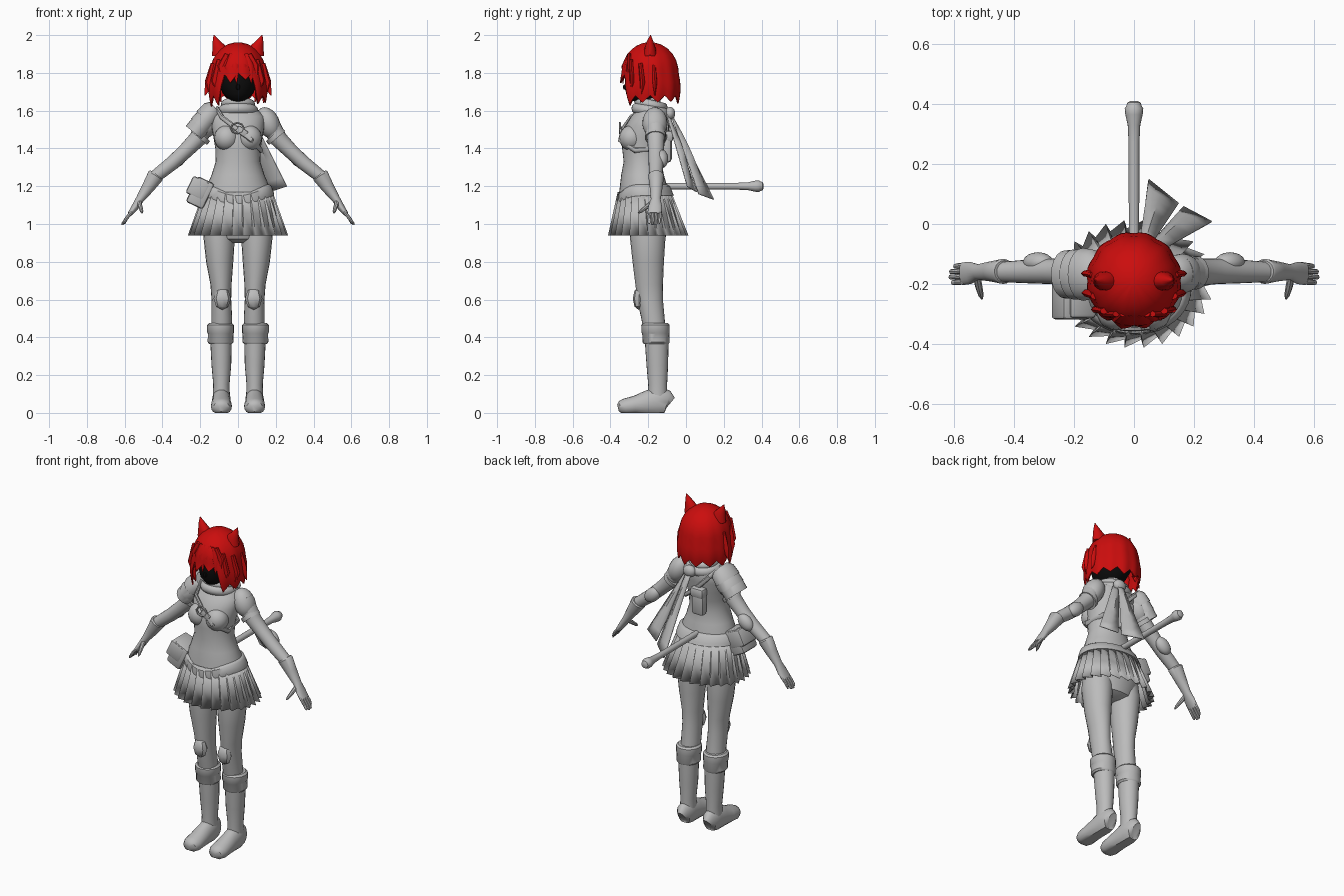
import bpy, bmesh, math, random
from mathutils import Vector, Matrix

cube = bpy.data.objects.get("Cube")
if cube:
    bpy.data.objects.remove(cube)
random.seed(4)
X, Y, Z = Vector((1, 0, 0)), Vector((0, 1, 0)), Vector((0, 0, 1))
made = []


def material(name, rgb):
    m = bpy.data.materials.new(name)
    m.use_nodes = True
    m.diffuse_color = (*rgb, 1)
    m.node_tree.nodes["Principled BSDF"].inputs["Base Color"].default_value = (*rgb, 1)
    return m


GREY = material("plain grey", (0.5, 0.5, 0.5))
RED = material("hair red", (0.6, 0.004, 0.004))
BLACK = material("face black", (0.004, 0.004, 0.004))


def finish(name, bm, mat, thick=0):
    bmesh.ops.recalc_face_normals(bm, faces=bm.faces[:])
    me = bpy.data.meshes.new(name)
    bm.to_mesh(me)
    bm.free()
    me.materials.append(mat)
    ob = bpy.data.objects.new(name, me)
    bpy.context.collection.objects.link(ob)
    if thick:
        mod = ob.modifiers.new("thickness", "SOLIDIFY")
        mod.thickness = thick
    made.append(ob)
    return ob


def skin(bm, rings, closed=True):
    """Join rows of points with quads."""
    rows = [[bm.verts.new(p) for p in r] for r in rings]
    n = len(rows[0])
    for a, b in zip(rows, rows[1:]):
        for i in range(n if closed else n - 1):
            j = (i + 1) % n
            bm.faces.new((a[i], a[j], b[j], b[i]))
    return rows


def loft(name, pts, side=X, mat=GREY, n=20, axis=None, loop=False, pair=False, dip=0):
    """Elliptical sections (x, y, z, width, depth) swept along a path."""
    if pair:
        loft("left_" + name, pts, side, mat, n, axis, loop, dip=dip)
        pts = [(-p[0], *p[1:]) for p in pts]
        return loft("right_" + name, pts, side, mat, n, axis, loop, dip=dip)
    rings, c = [], [Vector(p[:3]) for p in pts]
    k = len(c)
    for i, p in enumerate(pts):
        t = axis or ((c[(i + 1) % k] - c[i - 1]) if loop else (c[min(i + 1, k - 1)] - c[max(i - 1, 0)])).normalized()
        s = (side - t * side.dot(t)).normalized()
        u = t.cross(s)
        ring = []
        for j in range(n):
            a = math.tau * j / n
            v = c[i] + s * p[3] * math.cos(a) + u * p[4] * math.sin(a)
            v.z = max(0, v.z - dip * max(0, -math.sin(a)) ** 3)
            ring.append(v)
        rings.append(ring)
    bm = bmesh.new()
    rows = skin(bm, rings + ([rings[0]] if loop else []))
    if loop:
        bmesh.ops.remove_doubles(bm, verts=bm.verts[:], dist=1e-5)
    else:
        bm.faces.new(rows[0])
        bm.faces.new(rows[-1])
    return finish(name, bm, mat)


def blob(name, loc, size, mat=GREY, tilt=0, pair=False, seg=20):
    for s in ((1, -1) if pair else (1,)):
        bm = bmesh.new()
        m = Matrix.Translation((loc[0] * s, *loc[1:])) @ Matrix.Rotation(tilt * s, 4, "Y") @ Matrix.Diagonal((*size, 1))
        bmesh.ops.create_uvsphere(bm, u_segments=seg, v_segments=max(4, seg // 2), radius=1, matrix=m)
        finish(("left_" if s > 0 else "right_") * pair + name, bm, mat)


def box(name, loc, size, tilt=0, bevel=0.01):
    bm = bmesh.new()
    m = Matrix.Translation(loc) @ Matrix.Rotation(tilt, 4, "Y") @ Matrix.Diagonal((*size, 1))
    bmesh.ops.create_cube(bm, size=1, matrix=m)
    bmesh.ops.bevel(bm, geom=bm.edges[:], offset=bevel, segments=2, affect="EDGES", profile=0.5)
    return finish(name, bm, GREY)


def ribbon(name, a0, b0, a1, b1, steps=8):
    rows = []
    for i in range(steps + 1):
        t = i / steps
        a, b = Vector(a0).lerp(Vector(a1), t), Vector(b0).lerp(Vector(b1), t)
        fold = Vector((0, 0.02 * math.sin(t * math.pi), 0))
        rows.append([a, a.lerp(b, 0.5) + fold, b])
    bm = bmesh.new()
    skin(bm, rows, closed=False)
    finish(name, bm, GREY, 0.006)


# Torso, hips and neck
loft("torso", [(0, -.225, 1.16, .17, .13), (0, -.225, 1.20, .165, .125), (0, -.23, 1.26, .14, .113),
               (0, -.23, 1.33, .118, .1), (0, -.23, 1.40, .12, .108), (0, -.22, 1.46, .13, .115),
               (0, -.21, 1.52, .14, .11), (0, -.19, 1.57, .14, .1), (0, -.18, 1.61, .1, .075),
               (0, -.185, 1.64, .055, .05), (0, -.185, 1.7, .045, .045)], axis=Z, n=32)
blob("bust", (.06, -.288, 1.455), (.066, .066, .068), pair=True)
loft("hips", [(0, -.2, .90, .06, .05), (0, -.2, .92, .13, .09), (0, -.205, 1.0, .175, .115),
              (0, -.22, 1.17, .165, .12)], axis=Z)
loft("belt", [(0, -.215, 1.15, .192, .152), (0, -.22, 1.165, .19, .15), (0, -.225, 1.20, .178, .14),
              (0, -.227, 1.21, .165, .125)], axis=Z, n=40, dip=.05)

# Pleated skirt with overlapping folds
bm, pleats, rings = bmesh.new(), 26, []
for t in (0, .5, 1):
    ring = []
    for i in range(pleats):
        for f, r in ((0, 1.02), (.93, 1 - .11 * t)):
            a = math.tau * (i + f) / pleats
            ring.append(((.18 + .08 * t) * r * math.cos(a),
                         -.22 + .02 * t + (.14 + .07 * t) * r * math.sin(a), 1.17 - .23 * t))
    rings.append(ring)
skin(bm, rings)
finish("pleated_skirt", bm, GREY, 0.004)

# Legs, knee pads and boots
loft("leg", [(.088, -.155, .36, .05, .055), (.086, -.175, .5, .055, .062), (.088, -.19, .6, .052, .068),
             (.09, -.195, .68, .056, .073), (.097, -.2, .8, .072, .083), (.1, -.203, .94, .084, .095),
             (.095, -.205, 1.02, .08, .09)], axis=Z, pair=True)
blob("knee_pad", (.083, -.25, .605), (.046, .032, .06), pair=True, seg=8)
loft("boot_shaft", [(.088, -.15, .06, .046, .052), (.088, -.15, .15, .043, .05), (.088, -.152, .25, .052, .057),
                    (.09, -.155, .38, .057, .063)], axis=Z, pair=True)
loft("boot_cuff", [(.092, -.158, .365, .06, .065), (.092, -.158, .375, .069, .072), (.092, -.16, .42, .067, .072),
                   (.092, -.161, .425, .071, .075), (.092, -.162, .465, .071, .075),
                   (.092, -.162, .475, .06, .065)], axis=Z, pair=True)
loft("boot_foot", [(.088, -.088, .045, .025, .045), (.088, -.1, .055, .042, .065), (.088, -.15, .06, .05, .08),
                   (.088, -.21, .05, .05, .066), (.088, -.27, .04, .055, .05), (.088, -.32, .032, .055, .045),
                   (.088, -.348, .028, .042, .036), (.088, -.36, .025, .016, .018)], pair=True)

# Arms, gloves and hands
loft("arm", [(.15, -.165, 1.56, .06, .055), (.215, -.16, 1.45, .046, .046), (.28, -.158, 1.385, .042, .04),
             (.345, -.158, 1.325, .04, .038), (.437, -.16, 1.252, .034, .034)], Y, pair=True)
blob("puffed_sleeve", (.16, -.165, 1.535), (.06, .066, .088), tilt=-.45, pair=True)
loft("sleeve_band", [(.19, -.162, 1.475, .056, .056), (.207, -.162, 1.455, .056, .056)], Y, pair=True)
blob("elbow_pad", (.32, -.128, 1.345), (.058, .034, .04), tilt=.75, pair=True)
loft("glove", [(.432, -.158, 1.262, .036, .04), (.436, -.158, 1.256, .042, .044), (.475, -.158, 1.195, .034, .034),
               (.52, -.16, 1.13, .026, .022), (.545, -.163, 1.09, .037, .019),
               (.572, -.166, 1.053, .038, .013)], Y, pair=True)
for i in range(4):
    y, reach = -.138 - .018 * i, (.6, .615, .617, .608)[i]
    loft("finger_%d" % (i + 1), [(.562, y, 1.066, .01, .01), (.59, y - .002, 1.03, .009, .009),
                                 (reach - .004, y - .003, 1.008 - (reach - .608), .008, .007),
                                 (reach, y - .003, 1.001, .003, .003)], Y, n=8, pair=True)
loft("thumb", [(.525, -.17, 1.12, .013, .014), (.517, -.21, 1.09, .012, .012), (.51, -.238, 1.068, .009, .009),
               (.507, -.25, 1.058, .003, .003)], n=8, pair=True)

# Layered shoulder armour on the right
for i in range(3):
    x, z = -.13 - .03 * i, 1.60 - .037 * i
    loft("shoulder_plate_%d" % (i + 1), [(x + .012, -.168, z + .012, .06, .045), (x - .005, -.168, z - .002, .082, .06),
                                         (x - .04, -.168, z - .045, .088 - .004 * i, .066 - .003 * i)], Y)

# Chest strap with buckle, back pouch and hip bag
path = [(-.11, -.2, 1.61), (-.085, -.29, 1.565), (0, -.335, 1.5), (.07, -.35, 1.445), (.122, -.27, 1.39),
        (.1, -.14, 1.4), (0, -.1, 1.48), (-.09, -.1, 1.575)]
loft("chest_strap", [(*p, .014, .01) for p in path], Z, n=8, loop=True)
box("buckle_plate", (.02, -.347, 1.49), (.06, .012, .035), .6, .004)
rim = [(.034 * math.cos(a) - .004, -.35, 1.508 + .028 * math.sin(a), .006, .006)
       for a in (math.tau * i / 8 for i in range(8))]
loft("buckle_ring", rim, Y, n=6, loop=True)
box("back_pouch", (-.02, -.1, 1.41), (.085, .05, .17), 0, .02)
box("back_pouch_flap", (-.02, -.095, 1.465), (.09, .055, .06), 0, .015)
box("hip_bag", (-.2, -.245, 1.165), (.1, .14, .15), .45, .015)
box("hip_bag_flap", (-.212, -.245, 1.19), (.1, .146, .1), .45, .012)

# Scarf and its trailing ends
for name, z, r, w in (("scarf_upper", 1.632, .066, .025), ("scarf_lower", 1.598, .078, .03)):
    loft(name, [(r * math.cos(a), -.185 + r * .95 * math.sin(a), z - .014 * math.sin(a), w, w)
                for a in (math.tau * i / 28 for i in range(28))], Z, n=12, loop=True)
blob("scarf_knot", (.035, -.085, 1.585), (.04, .028, .035))
ribbon("scarf_tail_inner", (.015, -.08, 1.59), (.05, -.08, 1.59), (.05, .15, 1.13), (.15, .07, 1.16))
ribbon("scarf_tail_outer", (.03, -.09, 1.59), (.07, -.1, 1.58), (.165, .06, 1.17), (.26, .01, 1.2))

# Rod carried behind the waist
loft("rear_rod", [(0, y, 1.2, r, r) for y, r in ((-.13, .017), (.27, .018), (.33, .021), (.365, .029), (.385, .031),
                                                 (.395, .025), (.405, .022), (.41, .012))], n=16)

# Head and face
loft("head", [(0, -.215, 1.64, .02, .03), (0, -.22, 1.655, .045, .07), (0, -.21, 1.69, .08, .108),
              (0, -.195, 1.75, .108, .128), (0, -.19, 1.82, .118, .135), (0, -.19, 1.9, .08, .1)], axis=Z, mat=BLACK)
blob("nose", (0, -.32, 1.725), (.012, .015, .016), BLACK, seg=8)

# Bobbed hair shell with a ragged hem and an opening at the face
N, lock, rings = 72, 6, []
drops = [random.uniform(.0, .03) for _ in range(N // lock)]
for k in range(13):
    u = k / 12
    ring = []
    for i in range(N):
        a = math.tau * i / N
        d = abs((a + math.pi / 2 + math.pi) % math.tau - math.pi)
        tooth = 1 - abs((i % lock) / 3 - 1)
        hem = 1.80 - .12 * min(1, max(0, (d - .5) / .25))
        z = 1.962 - (1.962 - hem + tooth * (.03 + drops[i // lock])) * math.sin(u * math.pi / 2) ** 1.6
        if z > 1.8:
            r = math.sqrt(max(.0004, 1 - ((z - 1.8) / .163) ** 2))
        else:
            r = 1 + .07 * math.sin((1.8 - z) / .16 * math.pi)
        r *= 1 + .05 * u * (tooth - .5)
        ring.append((.148 * r * math.cos(a), -.19 + .152 * r * math.sin(a), z))
    rings.append(ring)
bm = bmesh.new()
rows = skin(bm, rings)
bm.faces.new(rows[0])
finish("hair_shell", bm, RED, 0.008)


def strand(name, a, b, c, w, pair=False):
    loft(name, [(*a, w * .5, w * .4), (*b, w, w * .5), (*c, .002, .002)], mat=RED, n=8, pair=pair)


strand("side_lock", (.1, -.29, 1.87), (.118, -.285, 1.76), (.09, -.285, 1.645), .026, True)
strand("cheek_lock", (.13, -.24, 1.85), (.145, -.23, 1.75), (.135, -.24, 1.64), .03, True)
strand("flick_lock", (.135, -.17, 1.84), (.15, -.165, 1.75), (.175, -.165, 1.68), .026, True)
for i, x in enumerate((-.085, -.05, -.015, .025, .06, .088)):
    strand("fringe_lock_%d" % (i + 1), (x * .7, -.3, 1.9), (x, -.33 + x * x * 4, 1.835),
           (x * 1.05 + .008, -.335 + x * x * 4, 1.745 + .025 * (i % 2)), .024)

# Pointed ears
loft("ear", [(.088, -.19, 1.89, .05, .036), (.093, -.19, 1.93, .042, .03), (.112, -.19, 1.965, .022, .018),
             (.128, -.188, 2.0, .002, .002)], axis=Z, mat=RED, n=12, pair=True)

# Smooth shading with sharp creases kept
bpy.ops.object.select_all(action="DESELECT")
for ob in made:
    ob.select_set(True)
bpy.context.view_layer.objects.active = made[0]
bpy.ops.object.shade_smooth_by_angle(angle=math.radians(40))
